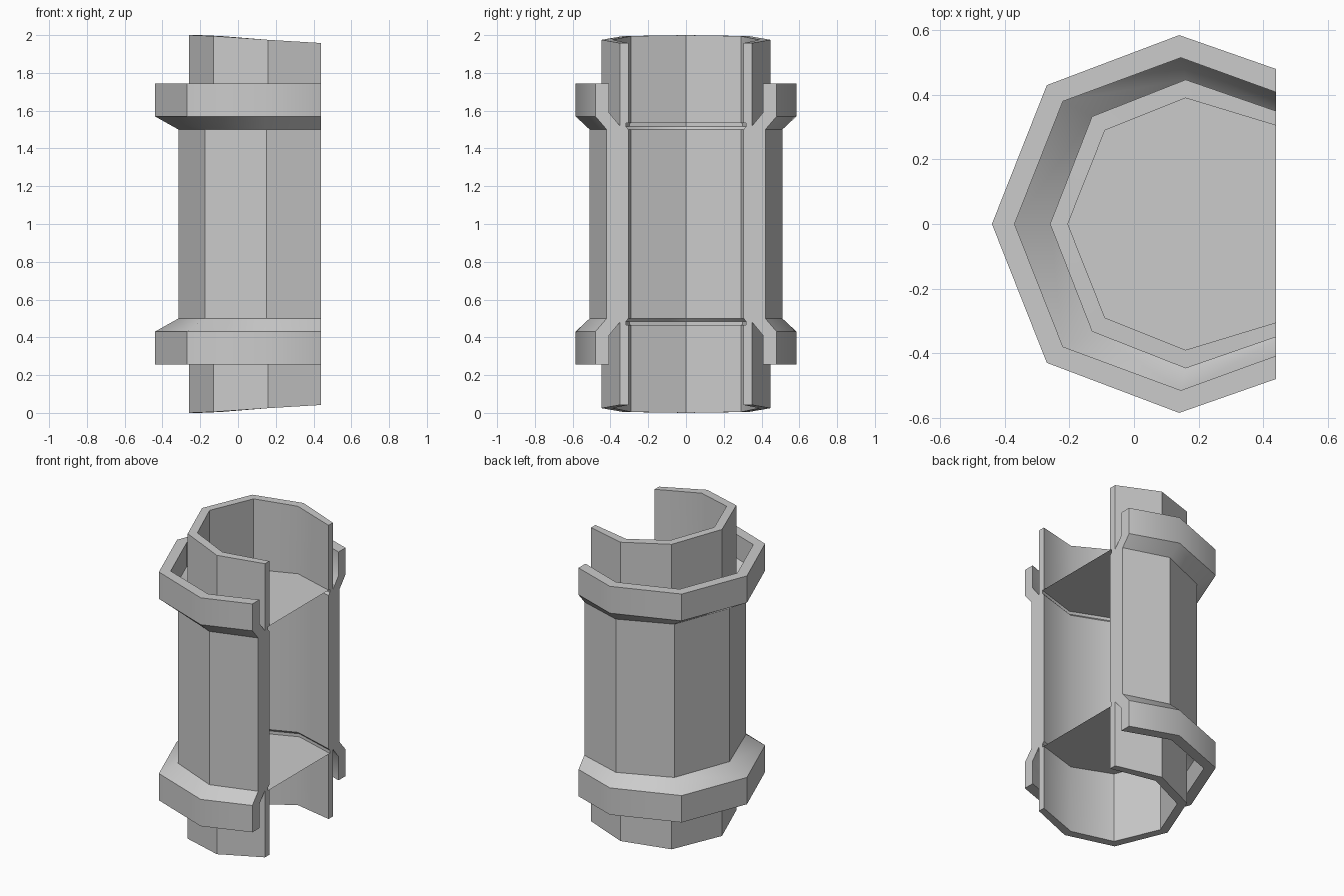
import bpy, bmesh

if "Cube" in bpy.data.objects:
    bpy.data.objects.remove(bpy.data.objects["Cube"])

# Half outlines in plan, from the left tip round to the open side
FLANGE_OUT = [(-0.44, 0), (-0.27, 0.43), (0.14, 0.585), (0.44, 0.48)]
FLANGE_IN = [(-0.37, 0), (-0.22, 0.38), (0.145, 0.515), (0.44, 0.408)]
BODY = [(-0.315, 0), (-0.175, 0.37), (0.15, 0.51), (0.44, 0.42)]
TUBE_OUT = [(-0.26, 0), (-0.13, 0.333), (0.16, 0.447), (0.44, 0.35)]
TUBE_IN = [(-0.205, 0), (-0.09, 0.29), (0.16, 0.39), (0.44, 0.305)]
LEDGE = [(-0.22, 0), (-0.10, 0.30), (0.16, 0.405), (0.44, 0.318)]
RIM = [0, 0.005, 0.025, 0.042]      # slanted end heights


def outline(half):
    return [(x, -y) for x, y in half[:0:-1]] + half


def make(name, bm, angle):
    bmesh.ops.recalc_face_normals(bm, faces=bm.faces)
    me = bpy.data.meshes.new(name)
    bm.to_mesh(me)
    bm.free()
    ob = bpy.data.objects.new(name, me)
    bpy.context.collection.objects.link(ob)
    bpy.ops.object.select_all(action='DESELECT')
    ob.select_set(True)
    bpy.context.view_layer.objects.active = ob
    bpy.ops.object.shade_smooth_by_angle(angle=angle)
    return ob


# Wall profile of the lower half; z None means the slanted rim
outer = [(TUBE_OUT, None), (TUBE_OUT, 0.48), (FLANGE_IN, 0.41), (FLANGE_IN, 0.255),
         (FLANGE_OUT, 0.255), (FLANGE_OUT, 0.43), (BODY, 0.5)]
inner = [(TUBE_IN, 0.5), (LEDGE, 0.485), (LEDGE, 0.465), (TUBE_IN, 0.465), (TUBE_IN, None)]


def ring(bm, half, z, top):
    heights = RIM[:0:-1] + RIM if z is None else [z] * 7
    return [bm.verts.new((x, y, 2 - h if top else h))
            for (x, y), h in zip(outline(half), heights)]


# Shell: flanged wall lofted round the open outline
bm = bmesh.new()
rings = [ring(bm, s, z, False) for s, z in outer]
rings += [ring(bm, s, z, True) for s, z in reversed(outer)]
rings += [ring(bm, s, z, True) for s, z in reversed(inner)]
rings += [ring(bm, s, z, False) for s, z in inner]
for a, b in zip(rings, rings[1:] + rings[:1]):
    for i in range(6):
        bm.faces.new((a[i], a[i + 1], b[i + 1], b[i]))
for end in (0, -1):
    bm.faces.new([r[end] for r in rings])
make("flanged_shell", bm, 0.7)

# Partitions across the two sockets
for name, z in (("lower_partition", 0.465), ("upper_partition", 1.535)):
    bm = bmesh.new()
    bm.faces.new([bm.verts.new((x, y, z)) for x, y in outline(TUBE_IN)])
    make(name, bm, 0.5)
